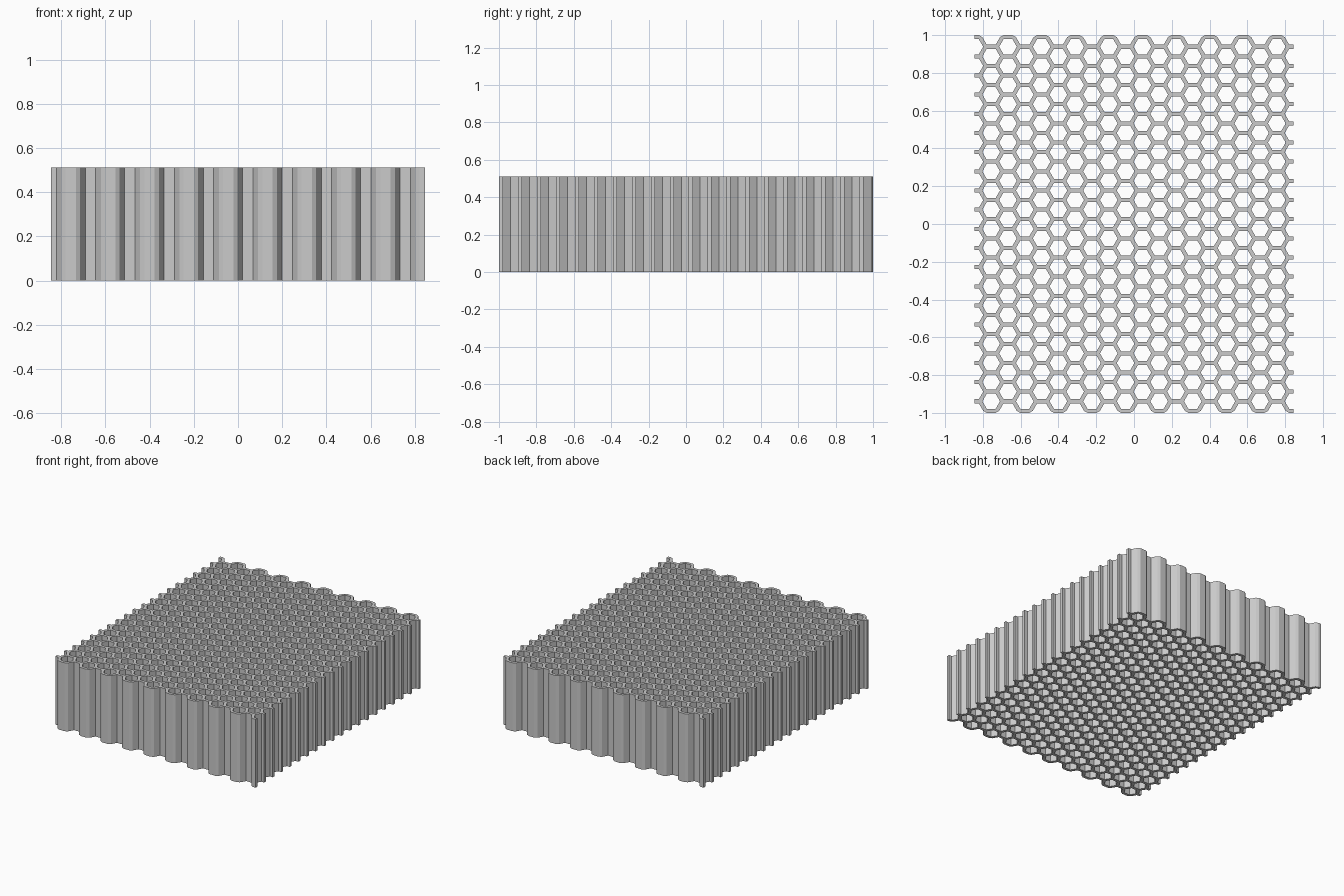
import bpy, bmesh

if "Cube" in bpy.data.objects:
    bpy.data.objects.remove(bpy.data.objects["Cube"])

# Overall layout: flat-topped hexagonal cells in staggered columns
COLS = 20                      # first and last columns are cut in half
WALLS = 20                     # cross walls per column
HEIGHT = 0.511
X_END = 0.845
T = 0.0215                     # wall thickness
Y_END = 1.0 - T / 2
DX = 2 * X_END / (COLS - 1)
P = 2 * Y_END / (WALLS - 0.5)  # row pitch
Q = (P - T) / 2                # half height of a cell opening
F = 0.0235                     # half width of an opening's flat side
R = 0.0467                     # half width of an opening at its points

bm = bmesh.new()


def face(*pts):
    bm.faces.new([bm.verts.new((x, y, 0)) for x, y in pts])


for i in range(COLS):
    cx = -X_END + i * DX
    y0 = -Y_END + (P / 2 if i % 2 == 0 else 0)
    for k in range(WALLS):
        y = y0 + k * P
        lo, hi = y - T / 2, y + T / 2
        # cross wall, halved in the end columns
        xl = cx if i == 0 else cx - F
        xr = cx if i == COLS - 1 else cx + F
        face((xl, lo), (xr, lo), (xr, hi), (xl, hi))
        # junctions at both ends of the cross wall
        if i < COLS - 1:
            tip = cx + DX - R
            face((xr, lo), (tip, y), (xr, hi))
            # slanted walls to the next column
            for s in (1, -1):
                y2 = y + s * P / 2
                if abs(y2) < Y_END + 0.001:
                    pts = [(xr, y + s * T / 2), (tip, y),
                           (cx + DX - F, y + s * Q), (cx + R, y2)]
                    face(*(pts if s == 1 else pts[::-1]))
        if i > 0:
            face((xl, hi), (cx - DX + R, y), (xl, lo))

# weld the plan and raise it to full height
bmesh.ops.remove_doubles(bm, verts=bm.verts, dist=0.0005)
geo = bmesh.ops.extrude_face_region(bm, geom=bm.faces[:], use_keep_orig=True)
top = [v for v in geo["geom"] if isinstance(v, bmesh.types.BMVert)]
bmesh.ops.translate(bm, verts=top, vec=(0, 0, HEIGHT))
bmesh.ops.recalc_face_normals(bm, faces=bm.faces[:])

mesh = bpy.data.meshes.new("honeycomb_core")
bm.to_mesh(mesh)
bm.free()

grey = bpy.data.materials.new("light grey")
grey.diffuse_color = (0.6, 0.6, 0.6, 1)
grey.use_nodes = True
grey.node_tree.nodes["Principled BSDF"].inputs["Base Color"].default_value = grey.diffuse_color
mesh.materials.append(grey)
core = bpy.data.objects.new("honeycomb_core", mesh)
bpy.context.collection.objects.link(core)
